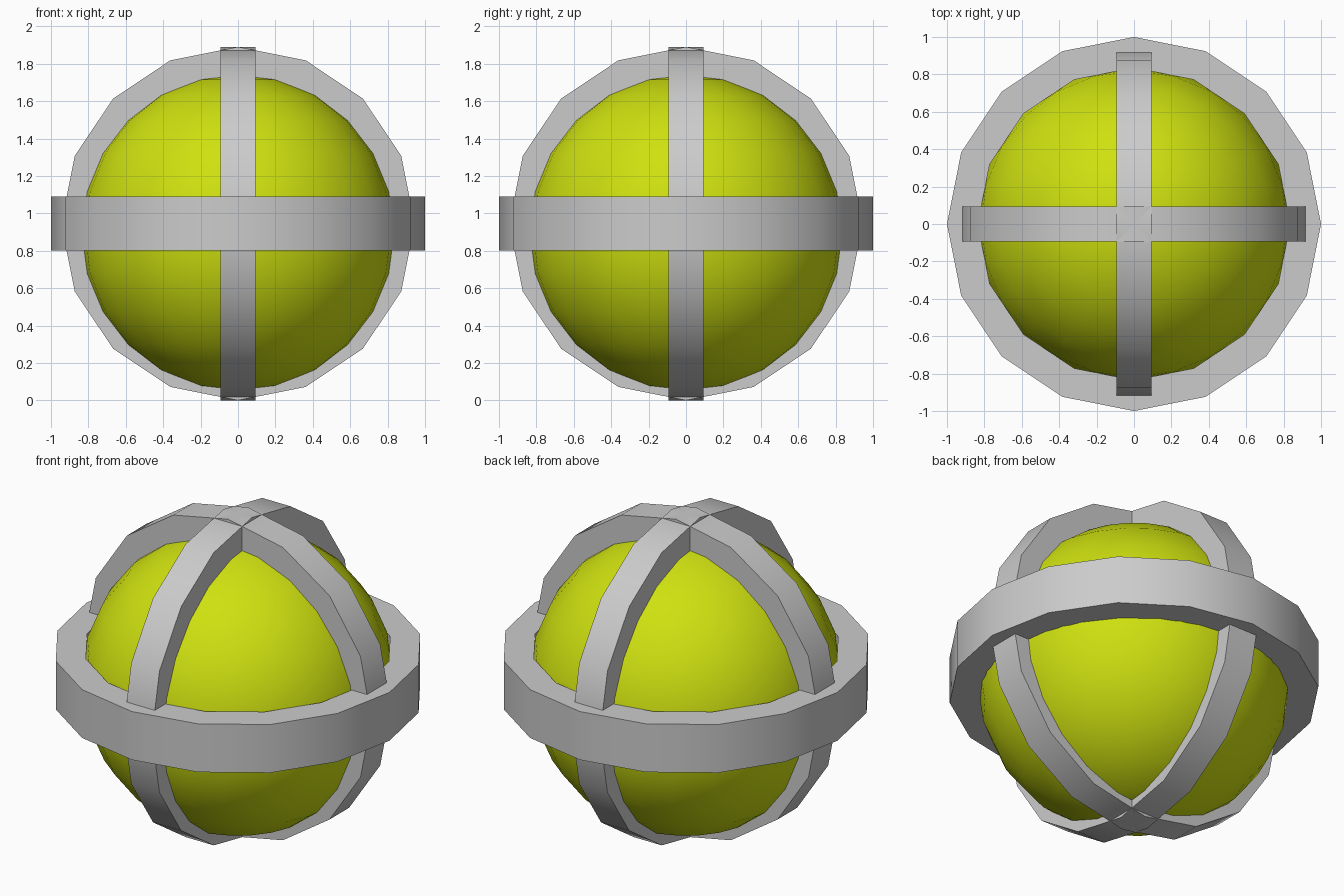
import bpy, bmesh
from math import cos, sin, pi, radians
from mathutils import Matrix

if "Cube" in bpy.data.objects:
    bpy.data.objects.remove(bpy.data.objects["Cube"])

RING_Z = 0.945


def smooth(ob):
    bpy.ops.object.select_all(action='DESELECT')
    ob.select_set(True)
    bpy.context.view_layer.objects.active = ob
    bpy.ops.object.shade_smooth_by_angle(angle=radians(30))


def band(name, outer, inner, half_width, rotation, sides=16):
    """Sixteen-sided flat band with a rectangular cross-section."""
    bm = bmesh.new()
    section = [(outer, -half_width), (outer, half_width),
               (inner, half_width), (inner, -half_width)]
    loops = []
    for i in range(sides):
        a = 2 * pi * i / sides
        loops.append([bm.verts.new((r * cos(a), r * sin(a), h)) for r, h in section])
    for i in range(sides):
        p, q = loops[i], loops[(i + 1) % sides]
        for k in range(4):
            m = (k + 1) % 4
            bm.faces.new((p[k], q[k], q[m], p[m]))
    bmesh.ops.recalc_face_normals(bm, faces=bm.faces)
    bm.transform(Matrix.Translation((0, 0, RING_Z)) @ rotation)
    me = bpy.data.meshes.new(name)
    bm.to_mesh(me)
    bm.free()
    ob = bpy.data.objects.new(name, me)
    bpy.context.collection.objects.link(ob)
    smooth(ob)
    return ob


# Core ball
bpy.ops.mesh.primitive_uv_sphere_add(segments=24, ring_count=12, radius=0.847,
                                     location=(0, 0, 0.897))
ball = bpy.context.object
ball.name = "core_ball"
bpy.ops.object.shade_smooth()
mat = bpy.data.materials.new("yellow_green")
mat.diffuse_color = (0.62, 0.75, 0.005, 1)
mat.use_nodes = True
mat.node_tree.nodes["Principled BSDF"].inputs["Base Color"].default_value = mat.diffuse_color
ball.data.materials.append(mat)

# Wide band around the middle
band("equator_band", 1.0, 0.835, 0.144, Matrix.Identity(4))

# Two narrow upright bands crossing at the poles
band("upright_band_side", 0.945, 0.789, 0.093, Matrix.Rotation(pi / 2, 4, 'X'))
band("upright_band_front", 0.945, 0.789, 0.093, Matrix.Rotation(pi / 2, 4, 'Y'))
